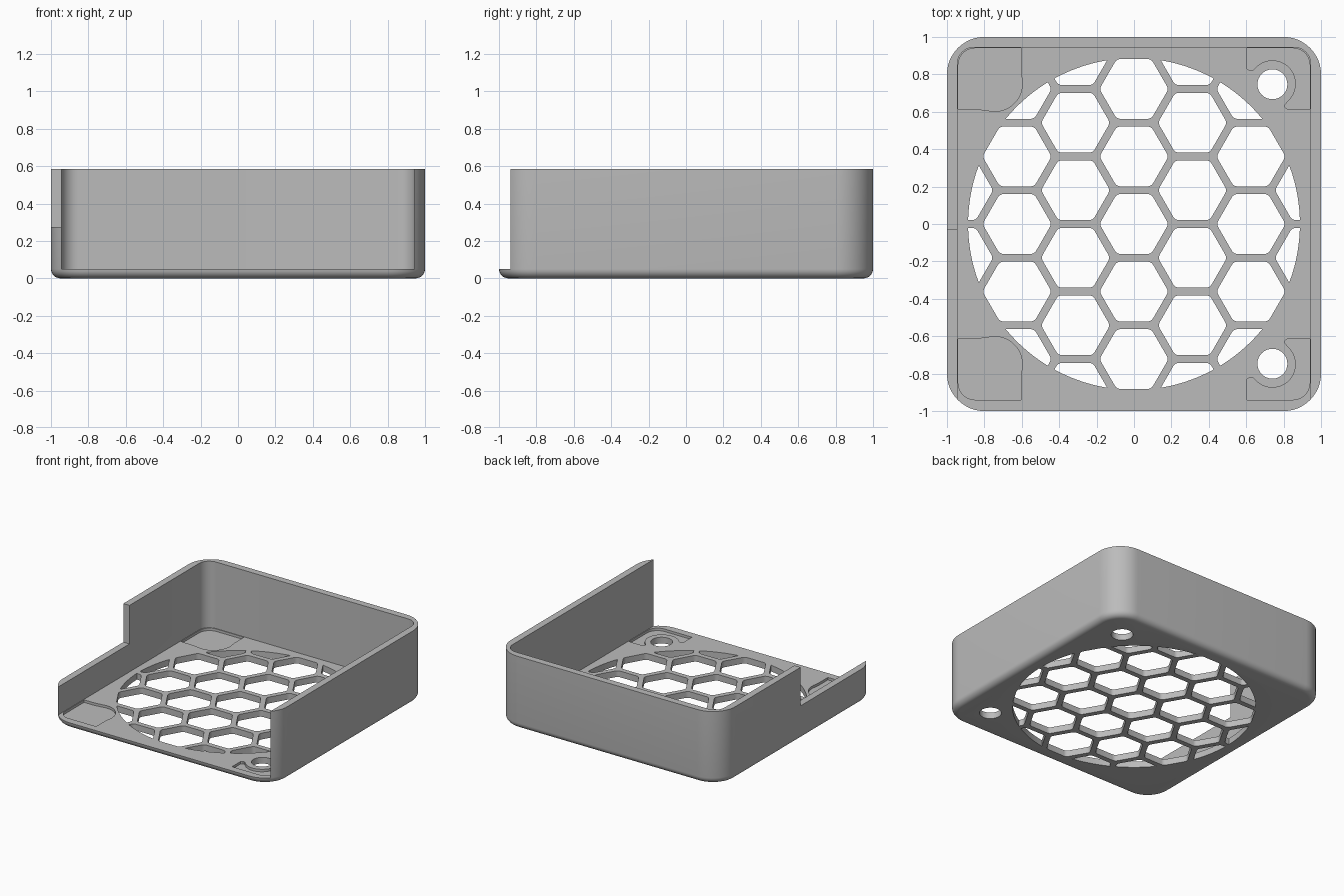
import bpy, bmesh, math

if "Cube" in bpy.data.objects:
    bpy.data.objects.remove(bpy.data.objects["Cube"])

grey = bpy.data.materials.new("plain grey")
grey.diffuse_color = (0.5, 0.5, 0.5, 1)
grey.use_nodes = True
grey.node_tree.nodes["Principled BSDF"].inputs["Base Color"].default_value = grey.diffuse_color

FLOOR, HEIGHT, INNER = 0.05, 0.585, 0.945


def arc(cx, cy, r, a0, a1, n):
    """Points on an arc, angles in degrees."""
    return [(cx + r * math.cos(math.radians(a0 + (a1 - a0) * i / n)),
             cy + r * math.sin(math.radians(a0 + (a1 - a0) * i / n)))
            for i in range(n + 1)]


def rounded_square(half, r):
    c = half - r
    pts = []
    for k, (sx, sy) in enumerate([(1, 1), (-1, 1), (-1, -1), (1, -1)]):
        pts += arc(sx * c, sy * c, r, 90 * k, 90 * k + 90, 12)
    return pts


def loft(name, groups):
    """One mesh from closed solids, each a list of (outline, z) rings."""
    bm = bmesh.new()
    for rings in groups:
        loops = [[bm.verts.new((x, y, z)) for x, y in pts] for pts, z in rings]
        bm.faces.new(loops[0][::-1])
        bm.faces.new(loops[-1])
        n = len(loops[0])
        for a, b in zip(loops, loops[1:]):
            for i in range(n):
                j = (i + 1) % n
                bm.faces.new((a[i], a[j], b[j], b[i]))
    bmesh.ops.recalc_face_normals(bm, faces=bm.faces)
    mesh = bpy.data.meshes.new(name)
    bm.to_mesh(mesh)
    bm.free()
    mesh.materials.append(grey)
    ob = bpy.data.objects.new(name, mesh)
    bpy.context.collection.objects.link(ob)
    return ob


def prism(pts, z0, z1):
    return [(pts, z0), (pts, z1)]


def combine(ob, cutter, operation='DIFFERENCE'):
    """Apply a boolean and remove the cutter."""
    cutter.hide_render = True
    mod = ob.modifiers.new("cut", 'BOOLEAN')
    mod.operation, mod.object, mod.solver = operation, cutter, 'EXACT'
    bpy.context.view_layer.update()
    deps = bpy.context.evaluated_depsgraph_get()
    mesh = bpy.data.meshes.new_from_object(ob.evaluated_get(deps))
    ob.modifiers.clear()
    ob.data = mesh
    bpy.data.objects.remove(cutter)


# Outer body with a filleted bottom edge
rings = []
for i in range(7):
    t = math.radians(15 * i)
    d = 0.05 * (1 - math.sin(t))
    rings.append((rounded_square(1 - d, 0.2 - d), 0.05 * (1 - math.cos(t))))
rings.append((rounded_square(1, 0.2), HEIGHT))
body = loft("fan_cover", [rings])

# Inner cavity, open through the front
c = INNER - 0.09
cavity = (arc(c, c, 0.09, 0, 90, 10) + arc(-c, c, 0.09, 90, 180, 10)
          + [(-INNER, -1.3), (INNER, -1.3)])
combine(body, loft("cavity_cutter", [prism(cavity, FLOOR, 1)]))

# Lowered front part of the left wall
step = [(-1.2, -1.2), (-0.8, -1.2), (-0.8, -0.03), (-1.2, -0.03)]
combine(body, loft("step_cutter", [prism(step, 0.275, 1)]))

# Shallow corner recesses: plain on the left, around the screw bosses on the right
W = 0.94
wall_r = arc(W - 0.09, W - 0.09, 0.09, 0, 90, 8)
left = ([(-0.605, W), (-0.605, 0.82)] + arc(-0.745, 0.75, 0.148, 8, -105, 16)
        + [(-0.85, 0.615), (-W, 0.615)] + [(-x, y) for x, y in wall_r])
right = ([(0.605, W), (0.605, 0.83), (0.618, 0.82), (0.635, 0.822)]
         + arc(0.74, 0.75, 0.125, 140, -50, 24)
         + [(0.808, 0.637), (0.808, 0.622), (0.82, 0.615), (W, 0.615)] + wall_r)
pads = []
for s in (1, -1):
    for shape in (left, right):
        pads.append(prism([(x, s * y) for x, y in shape], FLOOR - 0.02, 0.1))
combine(body, loft("recess_cutter", pads))

# Screw holes
holes = [prism(arc(0.74, s * 0.747, 0.08, 0, 348.75, 31), -0.1, 0.2) for s in (1, -1)]
combine(body, loft("screw_hole_cutter", holes))

# Honeycomb grille, clipped to a round opening
PITCH, FLAT, R = 0.361, 0.16, 0.035
cells = []
for col in range(-3, 4):
    for row in range(-3, 4):
        x = col * PITCH * math.sqrt(3) / 2
        y = (row + (0.5 if col % 2 else 0)) * PITCH
        if math.hypot(x, y) > 0.98:
            continue
        pts = []
        for k in range(6):
            a = math.radians(60 * k)
            q = (FLAT - R) / math.cos(math.pi / 6)
            pts += arc(x + q * math.cos(a), y + q * math.sin(a), R,
                       60 * k - 30, 60 * k + 30, 4)
        cells.append(prism(pts, -0.1, 0.2))
grille = loft("grille_cutter", cells)
disc = loft("disc_cutter", [prism(arc(0, 0, 0.887, 0, 357.5, 143), -0.05, 0.15)])
combine(grille, disc, 'INTERSECT')
combine(body, grille)

# Smooth the rounded surfaces, keep edges sharp
bpy.ops.object.select_all(action='DESELECT')
body.select_set(True)
bpy.context.view_layer.objects.active = body
bpy.ops.object.shade_smooth_by_angle(angle=math.radians(30))
